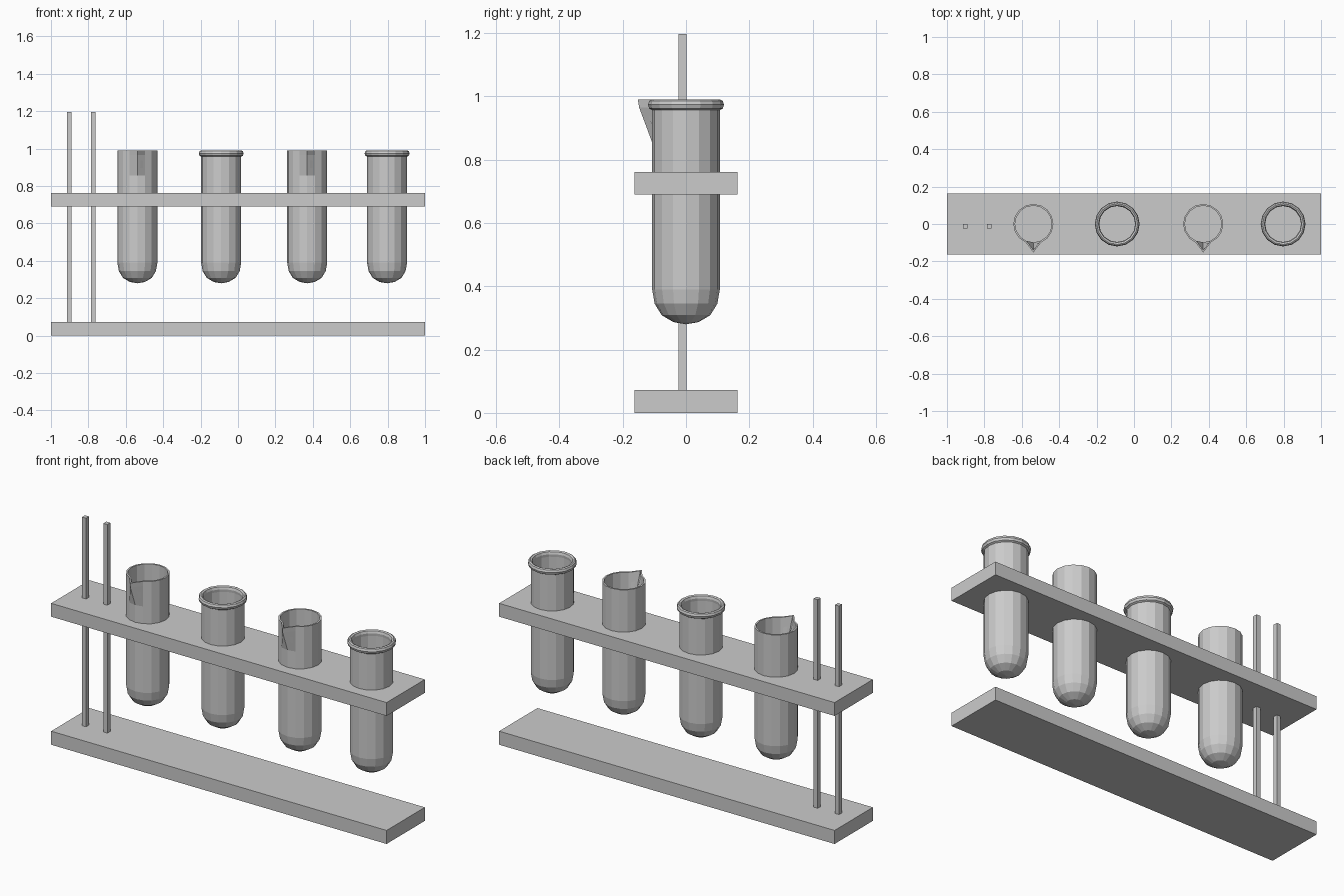
import bpy, bmesh
from math import sin, cos, pi

if "Cube" in bpy.data.objects:
    bpy.data.objects.remove(bpy.data.objects["Cube"])

SIDES = 16


def finish(bm, name):
    bmesh.ops.recalc_face_normals(bm, faces=bm.faces)
    me = bpy.data.meshes.new(name)
    bm.to_mesh(me)
    bm.free()
    ob = bpy.data.objects.new(name, me)
    bpy.context.collection.objects.link(ob)
    return ob


def box(name, x0, x1, y0, y1, z0, z1):
    bm = bmesh.new()
    bmesh.ops.create_cube(bm, size=1)
    for v in bm.verts:
        v.co.x = x0 + (v.co.x + .5) * (x1 - x0)
        v.co.y = y0 + (v.co.y + .5) * (y1 - y0)
        v.co.z = z0 + (v.co.z + .5) * (z1 - z0)
    return finish(bm, name)


def revolve(name, cx, profile, spout=None):
    """Lathe an (r, z) profile; spout maps profile index -> front vertex radius."""
    bm = bmesh.new()
    rings = []
    for i, (r, z) in enumerate(profile):
        if r == 0:
            rings.append([bm.verts.new((cx, 0, z))] * SIDES)
            continue
        ring = []
        for k in range(SIDES):
            a = -pi / 2 + 2 * pi * k / SIDES
            rr = spout.get(i, r) if spout and k == 0 else r
            ring.append(bm.verts.new((cx + rr * cos(a), rr * sin(a), z)))
        rings.append(ring)
    for a, b in zip(rings, rings[1:]):
        for k in range(SIDES):
            n = (k + 1) % SIDES
            face = list(dict.fromkeys((a[k], a[n], b[n], b[k])))
            bm.faces.new(face)
    return finish(bm, name)


# Base and tube shelf
box("base", -1, 1, -.163, .163, 0, .073)
box("shelf", -1, 1, -.163, .163, .69, .762)

# Upright rods
for i, x in enumerate((-.901, -.774)):
    box(f"rod_{i + 1}", x - .012, x + .012, -.024, .001, .07, 1.197)

# Test tubes: rounded bottoms, thin walls
outer = [(0, .28), (.04, .287), (.077, .309), (.099, .345), (.107, .39)]
inner = [(.098, .39), (.09, .35), (.07, .317), (.036, .297), (0, .29)]

spouted = outer + [(.107, .855), (.107, .965), (.107, .99),
                   (.098, .99), (.098, .87)] + inner
pour = {6: .148, 7: .152, 8: .14}
lipped = outer + [(.107, .957), (.116, .962), (.12, .974), (.116, .986),
                  (.109, .99), (.1, .986), (.096, .974), (.098, .96)] + inner

for i, x in enumerate((-.538, .37)):
    revolve(f"spouted_tube_{i + 1}", x, spouted, pour)
for i, x in enumerate((-.09, .797)):
    revolve(f"lipped_tube_{i + 1}", x, lipped)
